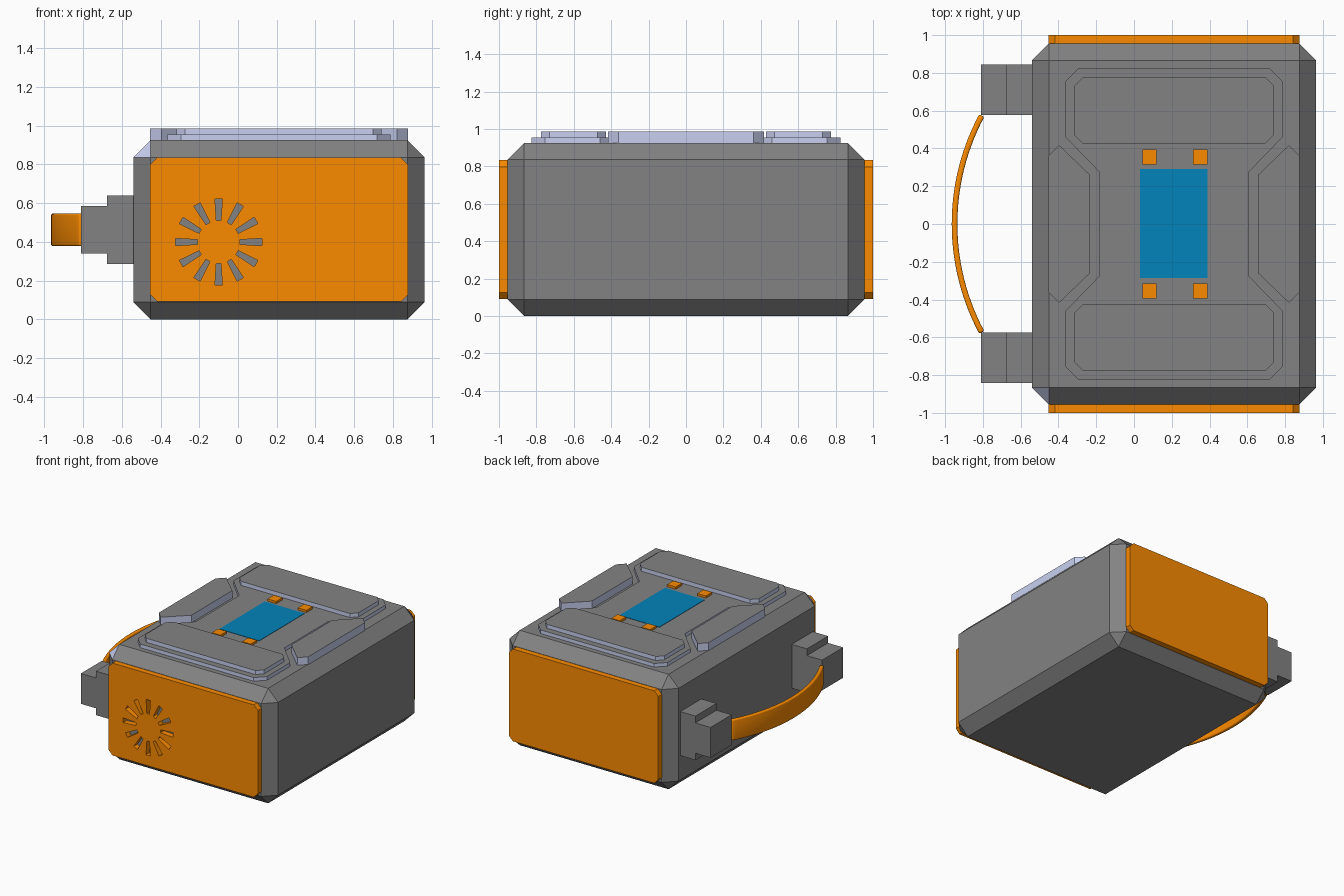
import bpy, bmesh, math

if "Cube" in bpy.data.objects:
    bpy.data.objects.remove(bpy.data.objects["Cube"])

CX = 0.212  # centre line of the case in x


def material(name, rgb):
    m = bpy.data.materials.new(name)
    m.diffuse_color = (*rgb, 1)
    m.use_nodes = True
    m.node_tree.nodes["Principled BSDF"].inputs["Base Color"].default_value = m.diffuse_color
    return m


ORANGE = material("orange", (0.97, 0.26, 0.0))
BLUE = material("blue", (0.001, 0.23, 0.49))
GREY = material("dark_grey", (0.226, 0.226, 0.226))
PALE = material("pale_lavender", (0.58, 0.63, 0.87))


def finish(name, bm, mat=GREY):
    bmesh.ops.recalc_face_normals(bm, faces=bm.faces)
    me = bpy.data.meshes.new(name)
    bm.to_mesh(me)
    bm.free()
    ob = bpy.data.objects.new(name, me)
    bpy.context.collection.objects.link(ob)
    me.materials.append(mat)
    return ob


def add_prism(bm, pts, lo, hi, upright=False):
    """Extrude an outline along z, or along y when upright (points are x, z)."""
    put = (lambda p, h: (p[0], h, p[1])) if upright else (lambda p, h: (p[0], p[1], h))
    a = [bm.verts.new(put(p, lo)) for p in pts]
    b = [bm.verts.new(put(p, hi)) for p in pts]
    n = len(pts)
    bm.faces.new(a[::-1])
    bm.faces.new(b)
    for i in range(n):
        j = (i + 1) % n
        bm.faces.new((a[i], a[j], b[j], b[i]))


def prism(name, pts, lo, hi, mat=GREY, upright=False):
    bm = bmesh.new()
    add_prism(bm, pts, lo, hi, upright)
    return finish(name, bm, mat)


def plate(name, pts, lo, hi):
    """Grey plate with pale side walls."""
    ob = prism(name, pts, lo, hi)
    ob.data.materials.append(PALE)
    for f in ob.data.polygons:
        if abs(f.normal.z) < 0.5:
            f.material_index = 1


def box(name, x, y, z, mat=GREY, bevel=0):
    bm = bmesh.new()
    add_prism(bm, [(x[0], y[0]), (x[1], y[0]), (x[1], y[1]), (x[0], y[1])], *z)
    if bevel:
        bmesh.ops.bevel(bm, geom=bm.edges[:], offset=bevel, segments=1,
                        affect='EDGES', profile=0.5)
    return finish(name, bm, mat)


def octagon(x0, x1, y0, y1, c):
    return [(x0 + c, y0), (x1 - c, y0), (x1, y0 + c), (x1, y1 - c),
            (x1 - c, y1), (x0 + c, y1), (x0, y1 - c), (x0, y0 + c)]


# Chamfered case with one pale corner facet
case = box("case", (-0.54, 0.964), (-0.955, 0.955), (0, 0.925), bevel=0.089)
case.data.materials.append(PALE)
for f in case.data.polygons:
    if f.normal.x < -0.4 and f.normal.y < -0.4 and f.normal.z > 0.4:
        f.material_index = 1

# Waisted top plate
q = [(0.395, 0.275), (0.575, 0.46), (0.575, 0.755), (0.505, 0.825)]
right = [(x, -y) for x, y in q[::-1]] + q
outline = right + [(-x, -y) for x, y in right]
plate("top_plate", [(CX + x, y) for x, y in outline], 0.915, 0.954)

# Raised pads: front and back, left and right
for s, end in ((-1, "front"), (1, "back")):
    y0, y1 = sorted((s * 0.427, s * 0.775))
    plate(end + "_pad", octagon(CX - 0.53, CX + 0.53, y0, y1, 0.045), 0.95, 0.986)
half = [(0.445, 0.26), (0.608, 0.417), (0.665, 0.36)]
pad = half + [(x, -y) for x, y in half[::-1]]
for s, side in ((-1, "left"), (1, "right")):
    plate(side + "_pad", [(CX + s * x, y) for x, y in pad], 0.915, 0.986)

# Screen with four buttons
box("screen", (0.033, 0.388), (-0.285, 0.292), (0.95, 0.957), BLUE)
for s, end in ((-1, "front"), (1, "back")):
    for x, side in ((0.082, "left"), (0.351, "right")):
        y = s * 0.355
        box(f"{end}_{side}_button", (x - 0.038, x + 0.038), (y - 0.04, y + 0.04),
            (0.95, 0.972), ORANGE)

# Orange end panels
panel = octagon(-0.453, 0.877, 0.091, 0.834, 0.036)
front = prism("front_panel", panel, -1.0, -0.955, ORANGE, upright=True)
prism("back_panel", panel, 0.955, 1.0, ORANGE, upright=True)

# Ring of vent slots cut through the front panel
bm = bmesh.new()
slot = [(0.11, -0.012), (0.223, -0.019), (0.223, 0.019), (0.11, 0.012)]
for i in range(12):
    c, s = math.cos(i * math.pi / 6), math.sin(i * math.pi / 6)
    add_prism(bm, [(-0.10 + u * c - v * s, 0.399 + u * s + v * c) for u, v in slot],
              -1.05, -0.90, upright=True)
cutter = finish("vent_cutter", bm, ORANGE)
cutter.hide_render = True
mod = front.modifiers.new("vent", 'BOOLEAN')
mod.operation = 'DIFFERENCE'
mod.solver = 'EXACT'
mod.object = cutter
bpy.context.view_layer.objects.active = front
bpy.ops.object.modifier_apply(modifier="vent")
bpy.data.objects.remove(cutter)

# Stepped handle brackets
steps = [(-0.53, 0.286), (-0.675, 0.286), (-0.675, 0.341), (-0.81, 0.341),
         (-0.81, 0.585), (-0.675, 0.585), (-0.675, 0.64), (-0.53, 0.64)]
prism("front_bracket", steps, -0.842, -0.574, upright=True)
prism("back_bracket", steps, 0.576, 0.844, upright=True)

# Curved strap handle with rounded edges
R, N = 1.232, 28
A = math.asin(0.581 / R)
angles = [A * (2 * i / N - 1) for i in range(N + 1)]


def arc(r, angs):
    return [(-0.965 + R - r * math.cos(a), r * math.sin(a)) for a in angs]


handle = prism("handle", arc(R, angles) + arc(R - 0.03, angles[::-1]), 0.378, 0.546, ORANGE)
mod = handle.modifiers.new("round", 'BEVEL')
mod.width = 0.01
mod.segments = 3
mod.limit_method = 'ANGLE'
mod.angle_limit = math.radians(40)
bpy.ops.object.select_all(action='DESELECT')
handle.select_set(True)
bpy.context.view_layer.objects.active = handle
bpy.ops.object.modifier_apply(modifier="round")
bpy.ops.object.shade_smooth_by_angle(angle=math.radians(35))
